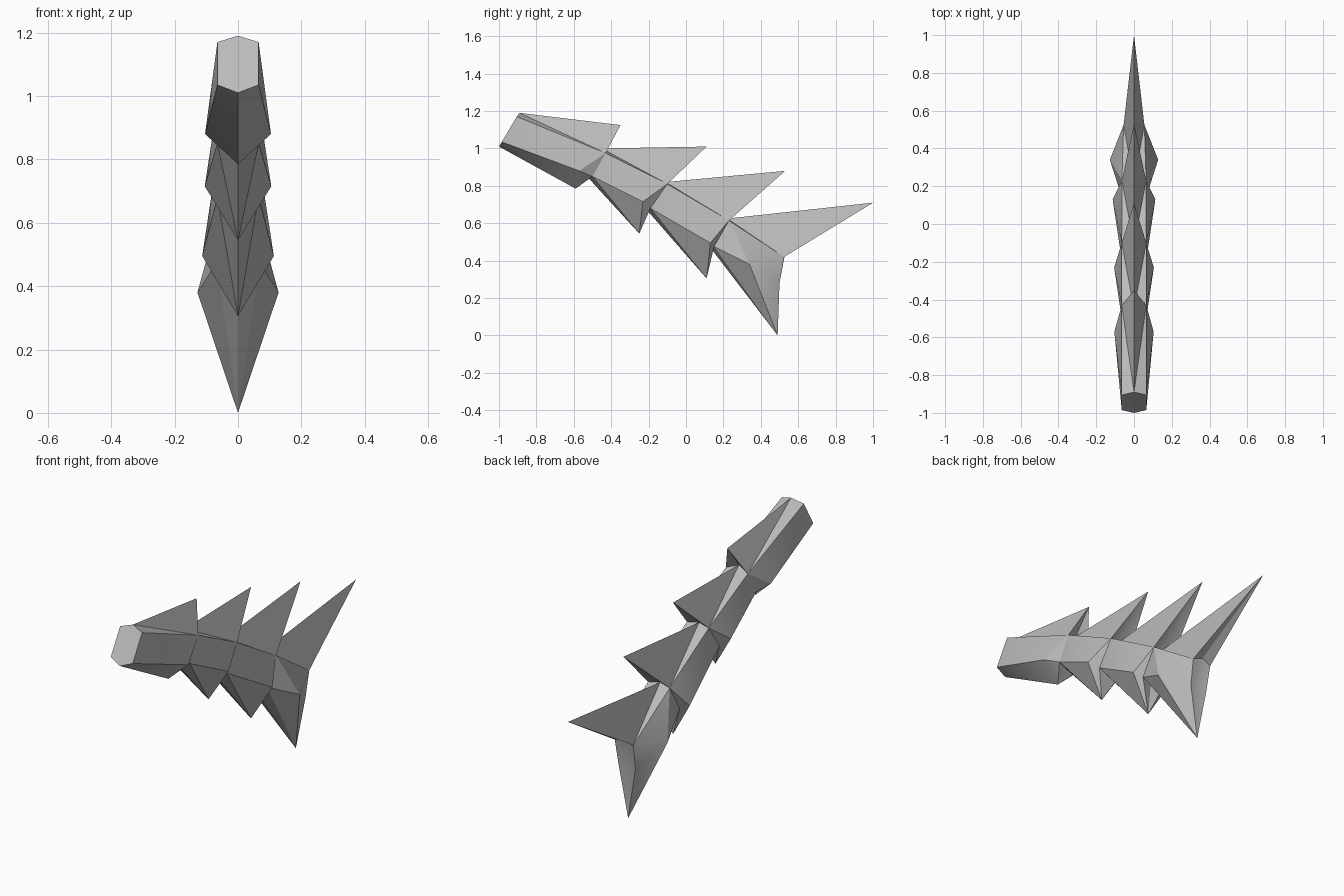
import bpy, bmesh, math

cube = bpy.data.objects.get("Cube")
if cube:
    bpy.data.objects.remove(cube)

grey = bpy.data.materials.new("plain_grey")
grey.use_nodes = True
grey.diffuse_color = (0.5, 0.5, 0.5, 1)
grey.node_tree.nodes["Principled BSDF"].inputs["Base Color"].default_value = (0.5, 0.5, 0.5, 1)

# Stations along the body, from nose to tail, as (x, y, z) on the left half
ridge = [(0, -0.89, 1.19), (0, -0.45, 1.0), (0, -0.11, 0.82), (0, 0.22, 0.625), (0, 0.53, 0.44)]
upper = [(0.065, -0.905, 1.17), (0.065, -0.43, 0.975), (0.065, -0.1, 0.81), (0.064, 0.23, 0.615), (0.055, 0.525, 0.42)]
lower = [(0.065, -0.985, 1.035), (0.065, -0.5, 0.85), (0.065, -0.19, 0.68), (0.067, 0.15, 0.475), (0.05, 0.5, 0.28)]
keel = [(0, -1.0, 1.01), (0, -0.52, 0.84), (0, -0.2, 0.66), (0, 0.13, 0.47), (0, 0.49, 0.285)]

# Spike tips above and below, and flared side corners, one per segment
top_tip = [(0, -0.35, 1.125), (0, 0.11, 1.01), (0, 0.53, 0.88), (0, 1.0, 0.71)]
low_tip = [(0, -0.59, 0.785), (0, -0.25, 0.545), (0, 0.11, 0.305), (0, 0.49, 0.0)]
flare = [(0.104, -0.57, 0.88), (0.105, -0.23, 0.715), (0.113, 0.13, 0.495), (0.128, 0.34, 0.38)]

bm = bmesh.new()
R, U, L, K, T, B, F = [[bm.verts.new(p) for p in row]
                       for row in (ridge, upper, lower, keel, top_tip, low_tip, flare)]

for i in range(len(T)):
    j = i + 1
    # Top spike: long flank and back
    bm.faces.new((R[i], U[i], U[j]))
    bm.faces.new((R[i], U[j], T[i]))
    bm.faces.new((T[i], U[j], R[j]))
    # Side band
    bm.faces.new((U[i], L[i], F[i]))
    bm.faces.new((U[i], F[i], U[j]))
    bm.faces.new((U[j], F[i], L[j]))
    # Bottom spike: long flank and back
    bm.faces.new((L[i], K[i], B[i]))
    bm.faces.new((L[i], B[i], F[i]))
    bm.faces.new((F[i], B[i], L[j]))
    bm.faces.new((L[j], B[i], K[j]))

# Nose and tail caps
bm.faces.new((R[0], K[0], L[0], U[0]))
bm.faces.new((R[-1], U[-1], L[-1], K[-1]))
bmesh.ops.recalc_face_normals(bm, faces=bm.faces)

# Mirror the half to the other side and weld the centre line
bmesh.ops.mirror(bm, geom=bm.verts[:] + bm.edges[:] + bm.faces[:], axis='X', merge_dist=0.001)
bmesh.ops.remove_doubles(bm, verts=bm.verts, dist=0.0005)
bmesh.ops.recalc_face_normals(bm, faces=bm.faces)

mesh = bpy.data.meshes.new("spiked_blade")
bm.to_mesh(mesh)
bm.free()
mesh.materials.append(grey)
blade = bpy.data.objects.new("spiked_blade", mesh)
bpy.context.collection.objects.link(blade)

bpy.ops.object.select_all(action='DESELECT')
blade.select_set(True)
bpy.context.view_layer.objects.active = blade
bpy.ops.object.shade_smooth_by_angle(angle=math.radians(30))
